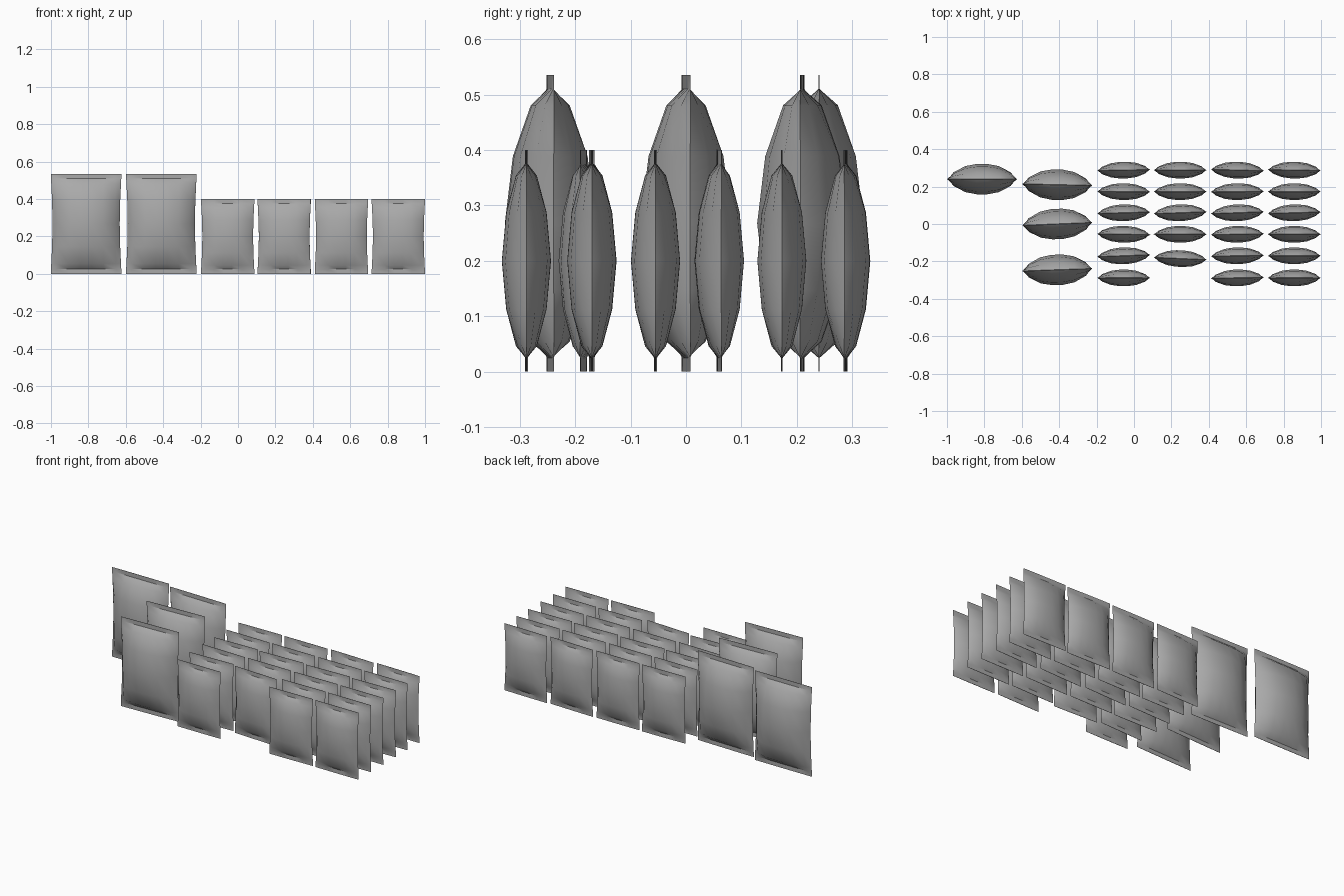
import bpy, bmesh, math

if "Cube" in bpy.data.objects:
    bpy.data.objects.remove(bpy.data.objects["Cube"], do_unlink=True)

grey = bpy.data.materials.new("bag_grey")
grey.use_nodes = True
colour = (0.4, 0.4, 0.4, 1)
grey.diffuse_color = colour
grey.node_tree.nodes["Principled BSDF"].inputs["Base Color"].default_value = colour

SEAL = 0.025
# Swelling across the width (position, share) and up the body (position, share)
ACROSS = [(1, 0), (0.85, 0.45), (0.5, 0.86), (0.16, 1)]
UP = [(0, 0), (0.06, 0.42), (0.25, 0.82), (0.5, 1), (0.75, 0.82), (0.94, 0.42), (1, 0)]


def make_bag_mesh(name, half_width, height, half_depth):
    """Pillow body lofted between two thin, flat seals."""
    body = height - 2 * SEAL
    levels = [(0, 0, 1)]
    levels += [(SEAL + v * body, g, 1 - 0.045 * math.sin(math.pi * v)) for v, g in UP]
    levels += [(height, 0, 1)]
    front = ACROSS + [(-u, f) for u, f in reversed(ACROSS)]
    outline = [(u, f, -1) for u, f in front] + [(u, f, 1) for u, f in reversed(front[1:-1])]
    bm = bmesh.new()
    rings = []
    for z, swell, narrow in levels:
        depth = max(half_depth * swell, 0.001)
        rings.append([bm.verts.new((u * half_width * narrow, side * f * depth, z))
                      for u, f, side in outline])
    n = len(outline)
    for low, high in zip(rings, rings[1:]):
        for i in range(n):
            j = (i + 1) % n
            bm.faces.new((low[i], low[j], high[j], high[i]))
    bm.faces.new(rings[0])
    bm.faces.new(rings[-1])
    bmesh.ops.recalc_face_normals(bm, faces=bm.faces)
    mesh = bpy.data.meshes.new(name)
    bm.to_mesh(mesh)
    bm.free()
    mesh.materials.append(grey)
    return mesh


def place(name, mesh, x, y, turn):
    bag = bpy.data.objects.new(name, mesh)
    bag.location = (x, y, 0)
    bag.rotation_euler.z = math.radians(turn)
    bpy.context.collection.objects.link(bag)
    return bag


large = make_bag_mesh("large_bag", 0.188, 0.535, 0.081)
small = make_bag_mesh("small_bag", 0.142, 0.4, 0.044)

# Large bags
bags = [place("large_bag", large, x, y, turn) for x, y, turn in
        [(-0.812, 0.24, 0), (-0.41, 0.21, -1.2), (-0.41, 0, 2.4), (-0.41, -0.245, 2)]]

# Small bags in four columns, each listed from back to front by its slight turn
rows = [0.288, 0.173, 0.06, -0.055, -0.17, -0.288]
columns = {-0.055: [1, -0.5, 1.5, -1, 2, 0],
           0.247: [0, 0, 2, 0, -2.5],
           0.553: [-1.5, 0.5, 2, 1, 1, 1],
           0.857: [-1, 0, 1.5, 0, 0, 0]}
for x, turns in columns.items():
    for y, turn in zip(rows, turns):
        shift = -0.015 if turn == -2.5 else 0
        bags.append(place("small_bag", small, x, y + shift, turn))

# Smooth pillows with crisp seams
bpy.ops.object.select_all(action="DESELECT")
for bag in (bags[0], bags[-1]):
    bag.select_set(True)
    bpy.context.view_layer.objects.active = bag
    bpy.ops.object.shade_smooth_by_angle(angle=math.radians(35))
    bag.select_set(False)
